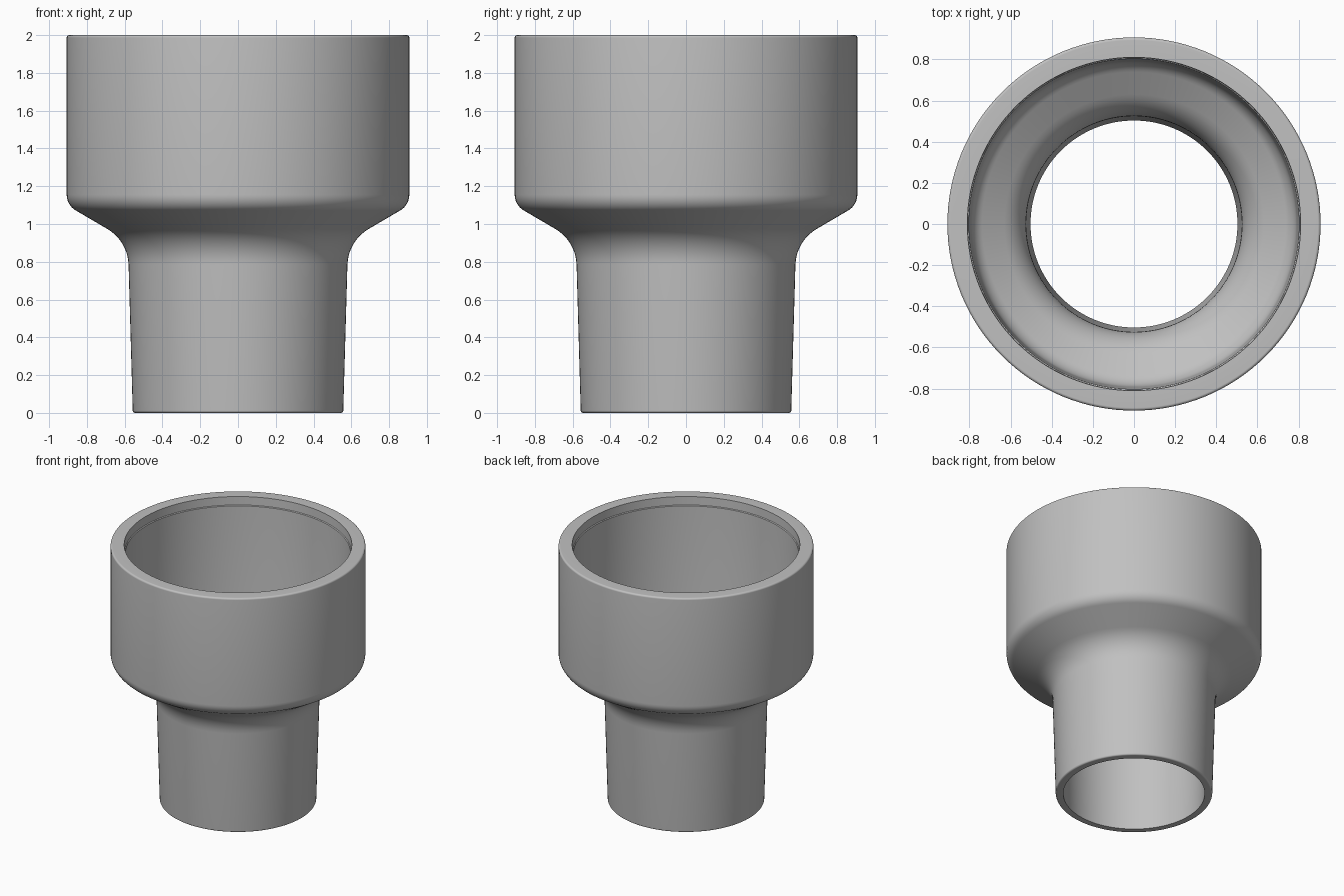
import bpy
import bmesh
import math
from mathutils import Vector

if "Cube" in bpy.data.objects:
    bpy.data.objects.remove(bpy.data.objects["Cube"], do_unlink=True)

SEGMENTS = 128

# Closed wall section: radius, height, tangent length of the rounded corner
SECTION = [
    (0.503, 0.0, 0),
    (0.557, 0.0, 0.012),
    (0.583, 0.91, 0.125),     # outer neck fillet
    (0.907, 1.10, 0.055),     # outer shoulder
    (0.907, 2.0, 0.014),
    (0.81, 2.0, 0),
    (0.808, 1.935, 0),        # shallow lip inside the rim
    (0.802, 1.93, 0),
    (0.79, 1.147, 0.06),      # inner shoulder
    (0.527, 0.99, 0.12),      # inner throat fillet
]


def rounded_corner(before, corner, after, length, steps=8):
    """Circular arc between two straight runs of the section."""
    if length == 0:
        return [corner]
    u = (before - corner).normalized()
    v = (after - corner).normalized()
    start, end = corner + u * length, corner + v * length
    weight = math.sin(u.angle(v) / 2)
    points = []
    for i in range(steps + 1):
        t = i / steps
        a, b, c = (1 - t) ** 2, 2 * t * (1 - t) * weight, t * t
        points.append((start * a + corner * b + end * c) / (a + b + c))
    return points


def build_section():
    corners = [Vector((r, 0, z)) for r, z, _ in SECTION]
    points = []
    for i, (_, _, length) in enumerate(SECTION):
        after = corners[(i + 1) % len(corners)]
        points += rounded_corner(corners[i - 1], corners[i], after, length)
    return points


# Grey plastic
grey = bpy.data.materials.new("grey_plastic")
grey.use_nodes = True
colour = (0.53, 0.53, 0.53, 1)
grey.diffuse_color = colour
grey.node_tree.nodes["Principled BSDF"].inputs["Base Color"].default_value = colour

# Revolve the section into the hollow stepped sleeve
bm = bmesh.new()
verts = [bm.verts.new(p) for p in build_section()]
edges = [bm.edges.new((verts[i - 1], verts[i])) for i in range(len(verts))]
bmesh.ops.spin(bm, geom=verts + edges, cent=(0, 0, 0), axis=(0, 0, 1),
               angle=math.tau, steps=SEGMENTS, use_merge=True)
bmesh.ops.remove_doubles(bm, verts=bm.verts, dist=0.0001)
bmesh.ops.recalc_face_normals(bm, faces=bm.faces)

mesh = bpy.data.meshes.new("stepped_sleeve")
bm.to_mesh(mesh)
bm.free()
mesh.materials.append(grey)
sleeve = bpy.data.objects.new("stepped_sleeve", mesh)
bpy.context.collection.objects.link(sleeve)

# Smooth walls with crisp rims
bpy.ops.object.select_all(action='DESELECT')
sleeve.select_set(True)
bpy.context.view_layer.objects.active = sleeve
bpy.ops.object.shade_smooth_by_angle(angle=math.radians(30))
